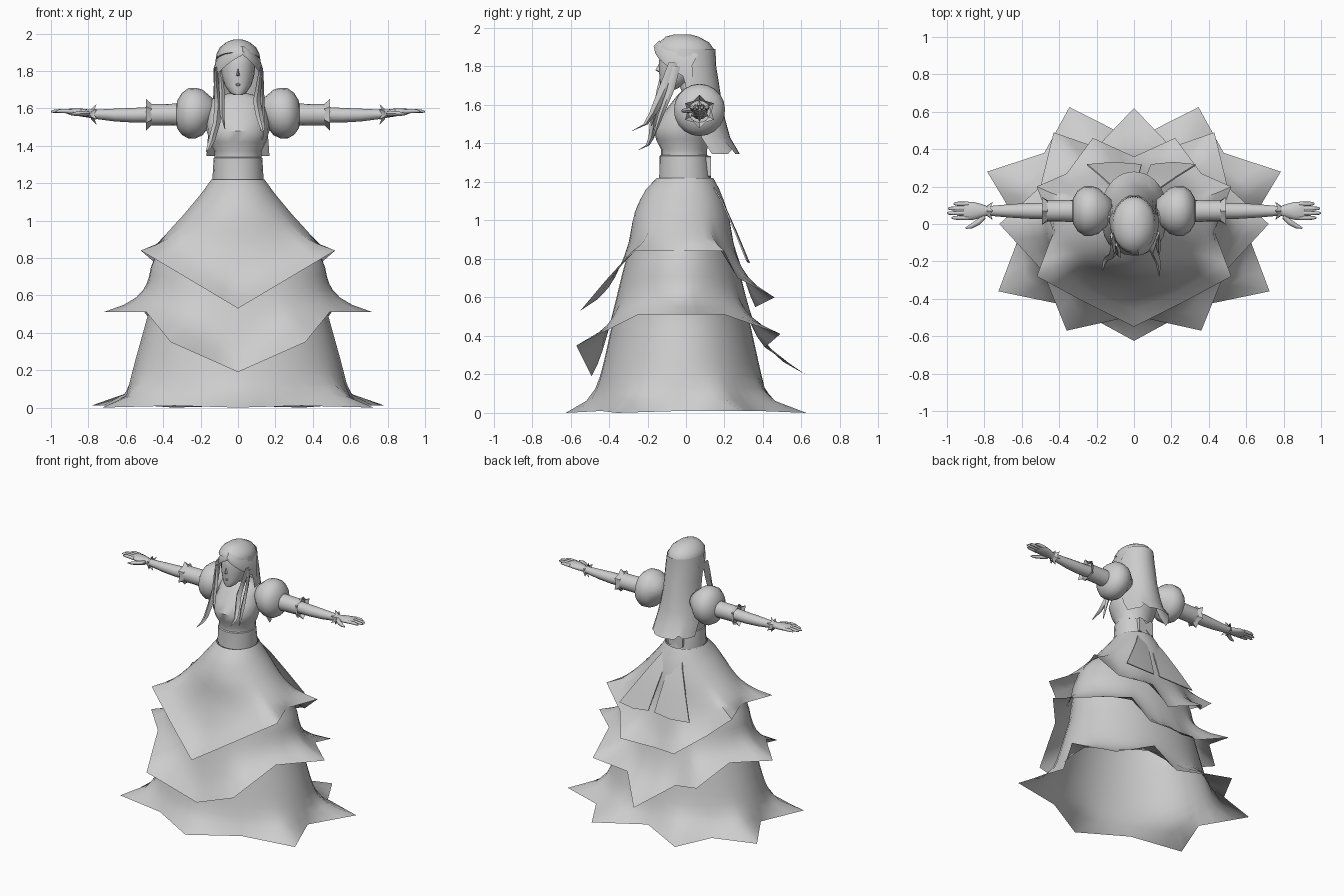
import bpy, bmesh, math
from mathutils import Vector

grey = bpy.data.materials.new("soft_grey")
grey.diffuse_color = (0.61, 0.61, 0.61, 1)


def build(name, verts, faces, angle=45):
    me = bpy.data.meshes.new(name)
    me.from_pydata([tuple(v) for v in verts], [], faces)
    bm = bmesh.new()
    bm.from_mesh(me)
    bmesh.ops.remove_doubles(bm, verts=bm.verts, dist=0.0005)
    bmesh.ops.recalc_face_normals(bm, faces=bm.faces)
    bm.to_mesh(me)
    bm.free()
    me.materials.append(grey)
    ob = bpy.data.objects.new(name, me)
    bpy.context.collection.objects.link(ob)
    bpy.ops.object.select_all(action='DESELECT')
    ob.select_set(True)
    bpy.context.view_layer.objects.active = ob
    bpy.ops.object.shade_smooth_by_angle(angle=math.radians(angle))
    return ob


def loft(name, rings, closed=True, caps=True, angle=45):
    n = len(rings[0])
    faces = []
    for k in range(len(rings) - 1):
        for i in range(n if closed else n - 1):
            j = (i + 1) % n
            faces.append((k * n + i, k * n + j, (k + 1) * n + j, (k + 1) * n + i))
    if closed and caps:
        faces += [tuple(range(n)), tuple(range((len(rings) - 1) * n, len(rings) * n))]
    return build(name, [p for r in rings for p in r], faces, angle)


def oval(z, a, b, cy, n=20, start=0, end=360):
    m = n if end - start == 360 else n - 1
    return [(a * math.cos(math.radians(start + (end - start) * i / m)),
             cy + b * math.sin(math.radians(start + (end - start) * i / m)), z) for i in range(n)]


def strand(name, pts):
    # flat tapered lock: each point is x, y, z, half width, half thickness
    rings = []
    for x, y, z, w, t in pts:
        rings.append([(x + w, y, z), (x, y + t, z), (x - w, y, z), (x, y - t, z)])
    return loft(name, rings)


# ---- skirt: three pointed layers over one shared silhouette ----
# height, x radius, y radius, y centre
SHAPE = [(1.22, .13, .135, -.005), (1.15, .18, .188, -.02), (1.03, .28, .235, -.025), (.88, .42, .26, -.025),
         (.75, .465, .30, -.025), (.5, .49, .36, -.025), (.25, .56, .415, -.025), (.1, .6, .45, -.025),
         (0, .63, .48, -.02)]


def section(z):
    for hi, lo in zip(SHAPE, SHAPE[1:]):
        if z >= lo[0]:
            t = min(1, (hi[0] - z) / (hi[0] - lo[0]))
            return [h + (l - h) * t for h, l in zip(hi[1:], lo[1:])]
    return SHAPE[-1][1:]


def skirt(name, top, half, grow, power, sub=3, steps=12):
    loop = half + [(-x, y, z) for x, y, z in half[-2:0:-1]]
    cols = []
    for k, p in enumerate(loop):
        p, q = Vector(p), Vector(loop[(k + 1) % len(loop)])
        cols += [p.lerp(q, s / sub) for s in range(sub)]

    def on_body(p, z):
        a, b, cy = section(z)
        a0, b0, cy0 = section(p.z)
        th = math.atan2((p.y - cy0) / b0, p.x / a0)
        return Vector(((a + grow) * math.cos(th), cy + (b + grow) * math.sin(th), z))

    rings = []
    for s in range(steps + 1):
        f = s / steps
        # the cloth follows the body, then flares out to its pointed hem
        rings.append([on_body(p, top + (p.z - top) * f) + (p - on_body(p, p.z)) * f ** power for p in cols])
    return loft(name, rings, caps=False, angle=60)


skirt("upper_skirt_layer", 1.22,
      [(0, -.55, .53), (.26, -.42, .685), (.52, -.28, .84), (.43, -.04, .84), (.52, .2, .84),
       (.36, .27, .7), (.22, .46, .6), (0, .36, .55)], .012, 7)
skirt("middle_skirt_layer", .98,
      [(0, -.49, .19), (.36, -.57, .35), (.49, -.25, .51), (.72, 0, .51), (.5, .2, .51),
       (.43, .49, .41), (.2, .41, .34), (0, .62, .2)], 0, 7)
skirt("lower_skirt_layer", .75,
      [(0, -.625, 0), (.34, -.44, .01), (.725, -.36, 0), (.6, -.03, .01), (.785, .28, .01),
       (.48, .38, .01), (.345, .625, 0), (0, .45, .01)], -.01, 13)

# ---- torso ----
loft("bodice", [oval(*s) for s in [
    (1.2, .13, .13, 0), (1.34, .125, .12, -.01), (1.37, .125, .12, -.01), (1.42, .15, .14, -.015),
    (1.48, .168, .155, -.015), (1.54, .165, .14, .01), (1.6, .155, .115, .03), (1.65, .14, .085, .04),
    (1.67, .09, .065, .04), (1.68, .05, .05, .035)]])
loft("waist_band", [oval(*s) for s in [(1.215, .136, .136, -.005), (1.235, .136, .134, -.005),
                                       (1.335, .13, .128, -.01), (1.34, .122, .12, -.01)]])
loft("neck", [oval(z, .045, .045, cy, 14) for z, cy in [(1.64, .035), (1.70, .01), (1.77, -.01)]])

# ---- head ----
loft("head", [oval(*s) for s in [
    (1.67, .022, .025, -.105), (1.685, .045, .045, -.09), (1.72, .07, .075, -.06), (1.77, .086, .1, -.04),
    (1.83, .093, .115, -.025), (1.89, .09, .11, -.02), (1.93, .06, .07, -.02)]], angle=60)
build("nose", [(0, -.135, 1.825), (.014, -.128, 1.775), (-.014, -.128, 1.775), (0, -.16, 1.78),
               (0, -.128, 1.765)], [(0, 1, 3), (0, 3, 2), (3, 1, 4), (2, 3, 4)])
loft("lips", [oval(z, a, b, -.1, 10) for z, a, b in
              [(1.715, .01, .03), (1.722, .024, .04), (1.73, .024, .042), (1.738, .01, .034)]])

# ---- hair: crown rises over the forehead, fall spreads down the back ----
crown = [oval(*s) for s in [
    (1.967, .025, .04, -.02), (1.955, .06, .085, -.02), (1.925, .098, .13, -.01),
    (1.89, .115, .15, -.005), (1.86, .118, .152, -.003)]]
for k, lift in ((3, .1), (4, .26)):
    crown[k] = [(x, y, z + lift * max(0, -y)) for x, y, z in crown[k]]
loft("hair_crown", crown, angle=60)
back = [(1.89, .116, .153, 0), (1.8, .128, .152, .005), (1.72, .13, .155, .015), (1.62, .135, .165, .02),
        (1.52, .15, .17, .035), (1.43, .165, .18, .05), (1.345, .175, .2, .08)]
rings = [oval(z, a, b, cy, 17, -20 + 6 * k, 200 - 6 * k) for k, (z, a, b, cy) in enumerate(back)]
rings[-1] = [(x, y, z + .025 * (i % 8 == 4)) for i, (x, y, z) in enumerate(rings[-1])]
loft("back_hair", rings, closed=False, angle=60)
# swept fringe, two sheets from an off-centre parting
for side, end in (("left", -.132), ("right", .134)):
    up, mid, low = [], [], []
    for i in range(9):
        t = i / 8
        x = .025 + (end - .025) * math.sin(t * math.pi / 2)
        y = -.158 + .2 * (1 - math.cos(t * math.pi / 2))
        up.append((x * .86, y + .02, 1.935 - .07 * t))
        mid.append((x, y - .01, 1.905 - .1 * t))
        low.append((x, y - .005, 1.885 - .165 * t ** 1.1))
    loft(side + "_fringe", [up, mid, low], closed=False, angle=60)
strand("left_front_lock", [(-.12, -.06, 1.82, .008, .03), (-.115, -.09, 1.72, .014, .035),
                           (-.105, -.13, 1.62, .02, .03), (-.115, -.165, 1.52, .02, .022),
                           (-.14, -.18, 1.43, .018, .015), (-.155, -.2, 1.39, .012, .01),
                           (-.17, -.25, 1.365, .002, .002)])
strand("left_inner_lock", [(-.095, -.11, 1.8, .008, .012), (-.085, -.14, 1.68, .015, .012),
                           (-.085, -.16, 1.57, .012, .012), (-.07, -.18, 1.49, .002, .002)])
strand("right_front_lock", [(.122, -.06, 1.82, .008, .03), (.112, -.09, 1.73, .014, .035),
                            (.1, -.13, 1.64, .02, .03), (.115, -.17, 1.56, .02, .02),
                            (.13, -.21, 1.5, .014, .012), (.135, -.28, 1.465, .002, .002)])
strand("right_inner_lock", [(.13, -.05, 1.8, .006, .02), (.13, -.08, 1.68, .01, .02),
                            (.13, -.13, 1.55, .015, .015), (.13, -.17, 1.43, .004, .004)])

# ---- back bow and ribbon tails ----
for s, side in ((1, "right"), (-1, "left")):
    loft(side + "_bow_loop", [[(s * x, y, 1.28 + h) for y, h in
                               ((.1, -r), (.13, -r), (.13, r), (.1, r))]
                              for x, r in ((0, .025), (.035, .055), (.06, .05))])
for side, x0, x1 in (("right", .09, .33), ("left", .04, -.25)):
    tail = []
    for t in (0, .3, .65, 1):
        y, z = .11 + .11 * t + .1 * t ** .6, 1.23 - .44 * t
        a = .02 + (x0 - .02) * t if side == "right" else -.005 + .045 * t
        b = .05 + (x1 - .05) * t if side == "right" else -.04 + (x1 + .04) * t
        tail.append([(a, y, z), ((a + b) / 2, y + .012 * t, z - .01 * t), (b, y, z),
                     (b, y - .008, z), ((a + b) / 2, y + .004 * t, z - .01 * t), (a, y - .008, z)])
    loft(side + "_ribbon_tail", tail)


# ---- arms ----
def tube(name, s, prof, n=16, cy=.07):
    # profile points: x, y radius, z radius, centre height
    return loft(name, [[(s * x, cy + ry * math.cos(2 * math.pi * i / n), cz + rz * math.sin(2 * math.pi * i / n))
                        for i in range(n)] for x, ry, rz, cz in prof], angle=60)


def frill(name, s, x, cz, r0, r1, depth, points, notch):
    n = points * 2
    inner, outer = [], []
    for i in range(n):
        th = math.pi / 2 + 2 * math.pi * i / n
        tip = i % 2 == 0
        c, d = math.cos(th), math.sin(th)
        r = r1 if tip else r0 * 1.12
        inner.append((s * (x - depth), .07 + r0 * c, cz + r0 * d))
        outer.append((s * (x if tip else x - depth * notch), .07 + r * c, cz + r * d))
    return loft(name, [inner, outer], caps=False)


for s, side in ((1, "right"), (-1, "left")):
    tube(side + "_puff_sleeve", s, [
        (.12, .06, .05, 1.59), (.155, .09, .085, 1.585), (.19, .122, .122, 1.578), (.225, .133, .135, 1.575),
        (.265, .133, .135, 1.573), (.3, .11, .112, 1.57), (.325, .07, .075, 1.567), (.33, .05, .05, 1.566)], 20)
    tube(side + "_sleeve", s, [(.3, .06, .06, 1.566), (.4, .057, .057, 1.566), (.47, .057, .057, 1.566)])
    frill(side + "_sleeve_frill", s, .492, 1.566, .057, .086, .03, 6, .05)
    tube(side + "_forearm", s, [(.46, .043, .042, 1.566), (.56, .042, .039, 1.563), (.66, .036, .034, 1.564),
                                (.76, .027, .025, 1.568), (.8, .026, .022, 1.572)], 12)
    frill(side + "_wrist_frill", s, .755, 1.568, .028, .056, -.03, 6, .4)
    tube(side + "_palm", s, [(.78, .024, .021, 1.57), (.82, .038, .022, 1.575), (.86, .048, .02, 1.58),
                             (.9, .048, .016, 1.582), (.915, .04, .01, 1.582)], 12)
    for k, (y, tip) in enumerate([(.033, .975), (.058, 1.0), (.083, .995), (.108, .965)]):
        tube(f"{side}_finger_{k + 1}", s, [(.885, .012, .012, 1.583), (.94, .0115, .011, 1.586),
                                           (tip - .012, .009, .008, 1.584), (tip, .004, .003, 1.582)], 8, y)
    # thumb reaching towards the front
    path = [(.8, .045, 1.572, .016), (.83, .012, 1.572, .014), (.87, -.012, 1.57, .011), (.9, -.022, 1.568, .004)]
    loft(side + "_thumb", [[(s * (x + .5 * r * math.cos(a)), y + r * math.cos(a), z + r * math.sin(a))
                            for a in (2 * math.pi * i / 8 for i in range(8))] for x, y, z, r in path])
